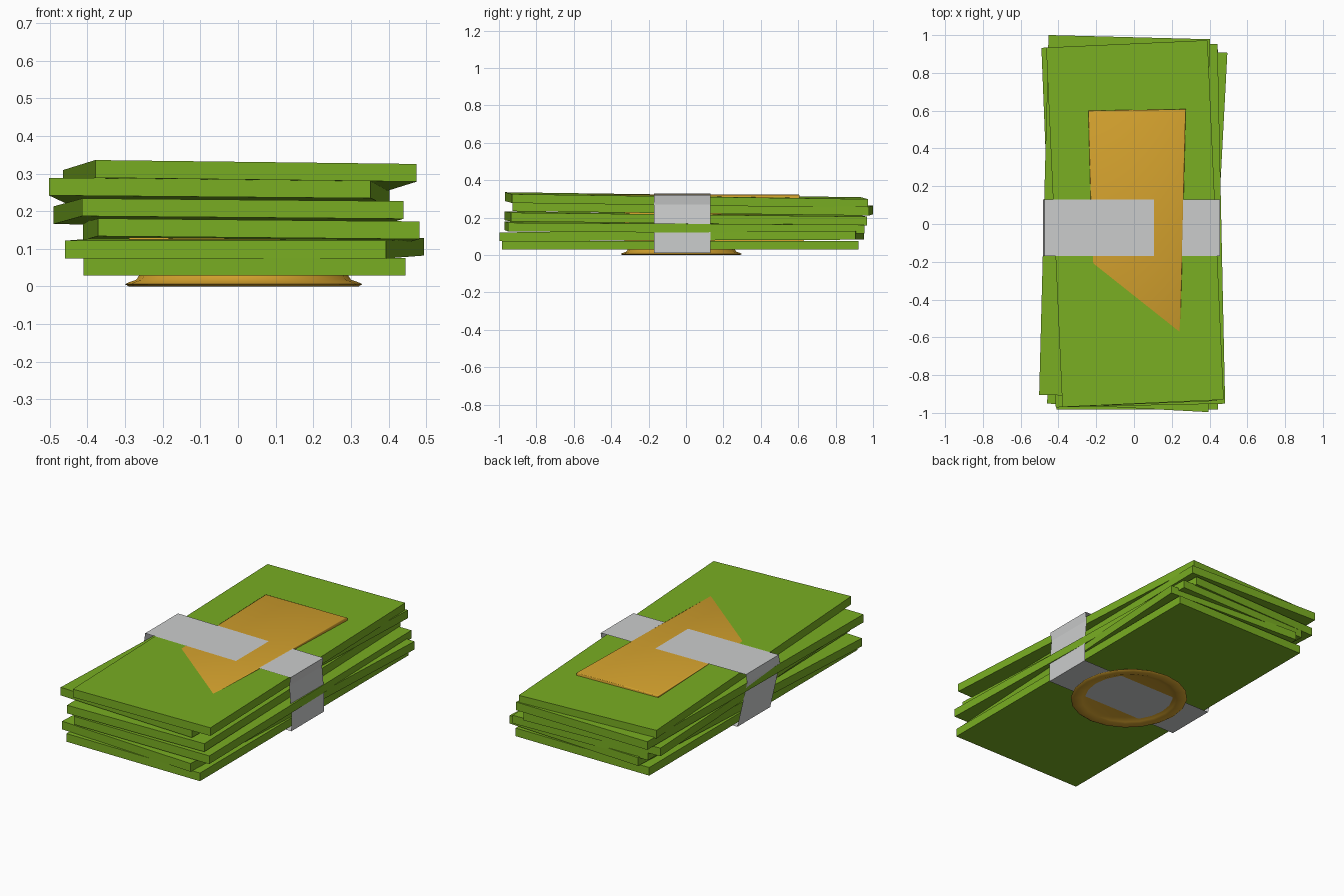
import bpy, bmesh, math
from mathutils import Matrix

if "Cube" in bpy.data.objects:
    bpy.data.objects.remove(bpy.data.objects["Cube"])


def material(name, rgb):
    m = bpy.data.materials.new(name)
    m.diffuse_color = (*rgb, 1)
    m.use_nodes = True
    m.node_tree.nodes["Principled BSDF"].inputs["Base Color"].default_value = m.diffuse_color
    return m


GREEN = material("paper green", (0.19, 0.42, 0.016))
GOLD = material("gold", (0.66, 0.36, 0.027))
GREY = material("band grey", (0.6, 0.61, 0.61))


def finish(bm, name, mat, smooth=False):
    bmesh.ops.recalc_face_normals(bm, faces=bm.faces)
    me = bpy.data.meshes.new(name)
    bm.to_mesh(me)
    bm.free()
    ob = bpy.data.objects.new(name, me)
    bpy.context.collection.objects.link(ob)
    me.materials.append(mat)
    if smooth:
        bpy.ops.object.select_all(action='DESELECT')
        bpy.context.view_layer.objects.active = ob
        ob.select_set(True)
        bpy.ops.object.shade_smooth_by_angle(angle=math.radians(50))
    return ob


def slab(name, x, y, z, turn, slope_x, slope_y):
    """Note bundle, turned about z and leaning a little."""
    bm = bmesh.new()
    bmesh.ops.create_cube(bm, size=1, matrix=Matrix.Diagonal((0.855, 1.905, 0.047, 1)))
    bmesh.ops.rotate(bm, verts=bm.verts, matrix=Matrix.Rotation(turn, 3, 'Z'))
    for v in bm.verts:
        v.co.x += x
        v.co.y += y
        v.co.z += z + slope_x * v.co.x + slope_y * v.co.y
    finish(bm, name, GREEN)


# stack of six loosely piled bundles: x, y, z, turn, slopes
stack = [
    (0.017, -0.03, 0.052, 0.0, 0.0, 0.0),
    (0.017, -0.022, 0.102, -0.053, 0.0, 0.004),
    (0.035, -0.008, 0.148, 0.021, -0.009, -0.006),
    (-0.025, -0.002, 0.196, 0.040, -0.008, -0.0115),
    (-0.05, 0.037, 0.250, -0.026, -0.009, -0.012),
    (0.005, 0.002, 0.294, 0.045, -0.0115, -0.0145),
]
for i, s in enumerate(stack):
    slab(f"note_bundle_{i + 1}", *s)


def plate(name, top, corners, thick=0.012):
    """Gold printed panel, slightly sunk into the bundle below."""
    bm = bmesh.new()
    f = bm.faces.new([bm.verts.new((x, y, top - thick)) for x, y in corners])
    r = bmesh.ops.extrude_face_region(bm, geom=[f])
    up = [v for v in r["geom"] if isinstance(v, bmesh.types.BMVert)]
    bmesh.ops.translate(bm, verts=up, vec=(0, 0, thick))
    rim = [e for e in bm.edges if all(v in up for v in e.verts)]
    bmesh.ops.bevel(bm, geom=rim, offset=0.005, segments=2, affect='EDGES', profile=0.5)
    finish(bm, name, GOLD, True)


# top panel, and the panels between the bundles
plate("top_panel", 0.323, [(-0.21, -0.6), (0.245, -0.6), (0.274, 0.608), (-0.242, 0.6)], 0.03)
for i, z in enumerate((0.082, 0.132, 0.178, 0.229)):
    plate(f"inner_panel_{i + 1}", z, [(-0.29, -0.33), (0.27, -0.33), (0.27, 0.63), (-0.29, 0.63)])

# paper band wrapped round the stack
loop = [(-0.42, 0.011), (0.46, 0.011), (0.46, 0.12), (0.447, 0.27), (0.455, 0.320),
        (-0.475, 0.328), (-0.482, 0.28)]
bm = bmesh.new()
front = [bm.verts.new((x, -0.17, z)) for x, z in loop]
back = [bm.verts.new((x, 0.13, z)) for x, z in loop]
for i in range(len(loop)):
    j = (i + 1) % len(loop)
    bm.faces.new((front[i], front[j], back[j], back[i]))
finish(bm, "paper_band", GREY)

# rimmed gold seal underneath, turned from a profile
profile = [(0.275, 0.034), (0.285, 0.018), (0.305, 0.011), (0.315, 0.006), (0.305, 0.0),
           (0.268, 0.0), (0.255, 0.005), (0.225, 0.015)]
N = 20
bm = bmesh.new()
rings = [[bm.verts.new((0.015 + r * math.cos(k * math.tau / N),
                        -0.025 + 1.03 * r * math.sin(k * math.tau / N), z))
          for k in range(N)] for r, z in profile]
for a, b in zip(rings, rings[1:]):
    for k in range(N):
        m = (k + 1) % N
        bm.faces.new((a[k], a[m], b[m], b[k]))
bm.faces.new(rings[0])
bm.faces.new(rings[-1])
finish(bm, "round_seal", GOLD, True)
